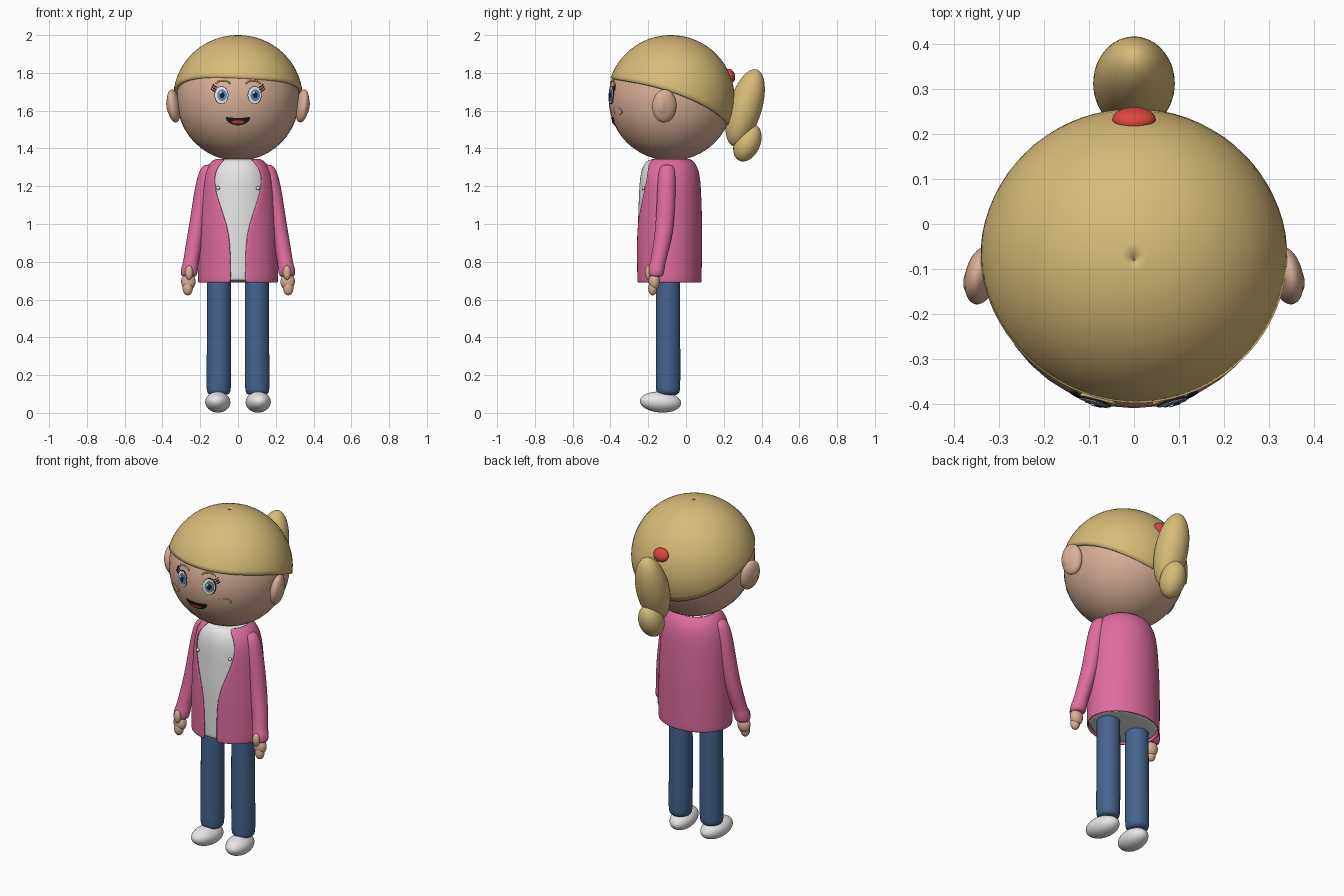
import bpy, bmesh
from math import sin, cos, asin, acos, pi, sqrt, radians

if "Cube" in bpy.data.objects:
    bpy.data.objects.remove(bpy.data.objects["Cube"])


def material(name, *rgb):
    m = bpy.data.materials.new(name)
    m.use_nodes = True
    m.diffuse_color = (*rgb, 1)
    m.node_tree.nodes["Principled BSDF"].inputs["Base Color"].default_value = (*rgb, 1)
    return m


SKIN = material("skin", .70, .43, .31)
HAIR = material("blond", .69, .50, .19)
PINK = material("pink", .74, .15, .34)
DENIM = material("denim", .06, .125, .27)
WHITE = material("white", .80, .80, .80)
RED = material("red", .72, .06, .05)
BLACK = material("black", .012, .012, .015)
BLUE = material("iris_blue", .11, .24, .46)

HEAD_Y, HEAD_Z, HEAD_R = -.08, 1.665, .33
SIDES = (("left", 1), ("right", -1))


def finish(name, bm, mat, thickness=0, subdiv=0):
    bmesh.ops.recalc_face_normals(bm, faces=bm.faces)
    mesh = bpy.data.meshes.new(name)
    bm.to_mesh(mesh)
    bm.free()
    mesh.materials.append(mat)
    ob = bpy.data.objects.new(name, mesh)
    bpy.context.collection.objects.link(ob)
    if thickness:
        mod = ob.modifiers.new("thickness", "SOLIDIFY")
        mod.thickness, mod.offset = thickness, -1
    if subdiv:
        mod = ob.modifiers.new("smooth", "SUBSURF")
        mod.levels = mod.render_levels = subdiv
    bpy.ops.object.select_all(action="DESELECT")
    ob.select_set(True)
    bpy.context.view_layer.objects.active = ob
    bpy.ops.object.shade_smooth_by_angle(angle=radians(50))
    return ob


def loft(name, rings, mat, closed=True, caps=True, **kw):
    """Skin a list of equally long point rings."""
    bm = bmesh.new()
    rows = [[bm.verts.new(p) for p in ring] for ring in rings]
    n = len(rows[0])
    for a, b in zip(rows, rows[1:]):
        for i in range(n if closed else n - 1):
            j = (i + 1) % n
            bm.faces.new((a[i], a[j], b[j], b[i]))
    if caps:
        bm.faces.new(rows[0])
        bm.faces.new(rows[-1])
    return finish(name, bm, mat, **kw)


def column(name, rows, mat, n=16):
    """Rounded limb from rows of z, centre x, centre y, radius x, radius y."""
    rings = [[(cx + rx * sin(2 * pi * i / n), cy - ry * cos(2 * pi * i / n), z)
              for i in range(n)] for z, cx, cy, rx, ry in rows]
    return loft(name, rings, mat, subdiv=2)


def ellipsoid(name, centre, radii, mat, rot=(0, 0, 0)):
    bm = bmesh.new()
    bmesh.ops.create_uvsphere(bm, u_segments=40, v_segments=24, radius=1)
    ob = finish(name, bm, mat)
    ob.location, ob.scale = centre, radii
    ob.rotation_euler = [radians(a) for a in rot]
    return ob


def on_face(x, z, lift):
    d = 1 - (x / .325) ** 2 - ((z - HEAD_Z) / HEAD_R) ** 2
    return (x, HEAD_Y - HEAD_R * sqrt(d) - lift, z)


def plate(name, cx, cz, outline, lift, mat):
    """Thin patch that follows the curve of the face."""
    levels = ((.02, lift), (.35, lift), (.7, lift), (1, lift), (1, -.004))
    rings = [[on_face(cx + x * s, cz + z * s, h) for x, z in outline] for s, h in levels]
    loft(name, rings, mat)


def oval(rx, rz, n=32):
    return [(rx * cos(2 * pi * i / n), rz * sin(2 * pi * i / n)) for i in range(n)]


def stroke(name, points, radius, mat):
    """Thin line drawn on the face."""
    curve = bpy.data.curves.new(name, "CURVE")
    curve.dimensions, curve.bevel_depth, curve.use_fill_caps = "3D", radius, True
    line = curve.splines.new("POLY")
    line.points.add(len(points) - 1)
    for p, (x, z) in zip(line.points, points):
        p.co = (*on_face(x, z, .002), 1)
    curve.materials.append(mat)
    ob = bpy.data.objects.new(name, curve)
    bpy.context.collection.objects.link(ob)


# Head and hair cap, whose hem sweeps from a high fringe down to the nape
ellipsoid("head", (0, HEAD_Y, HEAD_Z), (.325, HEAD_R, HEAD_R), SKIN)


def hair_ring(t, n=72):
    ring = []
    for i in range(n):
        a = 2 * pi * i / n
        hem = 1.674 + .1275 * cos(a) - .027 * cos(2 * a) - .008 * sin(2 * a)
        polar = t * acos((hem - HEAD_Z) / .336)
        ring.append((.343 * sin(polar) * sin(a), HEAD_Y - .337 * sin(polar) * cos(a),
                     HEAD_Z + .335 * cos(polar)))
    return ring


hair = loft("hair_cap", [hair_ring(.005 + .995 * k / 20) for k in range(21)], HAIR,
            caps=False, thickness=.02)

# Ponytail and hair tie
ellipsoid("ponytail_upper", (0, .313, 1.615), (.091, .088, .212), HAIR, (-17, 0, 0))
ellipsoid("ponytail_lower", (0, .325, 1.43), (.07, .068, .104), HAIR, (-24, 0, 0))
ellipsoid("hair_tie", (0, .233, 1.785), (.048, .026, .038), RED, (20, 0, 0))

# Mouth
smile = [(.065 * cos(pi * i / 24), .012 - .045 * sin(pi * i / 24)) for i in range(25)]
smile += [(-.035, .008), (0, .006), (.035, .008)]
plate("mouth", 0, 1.555, smile, .003, BLACK)
plate("tongue", 0, 1.54, oval(.034, .009), .006, RED)

for side, s in SIDES:
    # Eyes look slightly to one side
    ex, ez = s * .088, 1.682
    plate(side + "_eye_rim", ex, ez, oval(.037, .048), .002, BLACK)
    plate(side + "_eye_white", ex, ez, oval(.034, .045), .004, WHITE)
    plate(side + "_iris", ex + .004, ez, oval(.025, .031), .006, BLUE)
    plate(side + "_pupil", ex + .004, ez, oval(.012, .016), .008, BLACK)
    plate(side + "_eye_glint", ex - .004, ez + .014, oval(.005, .006), .0095, WHITE)
    for k in range(3):
        z = 1.702 + .011 * k
        x = .122 - .005 * k
        stroke(f"{side}_lash_{k}", [(s * x, z), (s * (x + .012), z + .005),
                                    (s * (x + .02), z + .015)], .0025, BLACK)
    stroke(side + "_eyebrow", [(s * .08 + .036 * cos(pi * i / 10),
                                1.742 + .017 * sin(pi * i / 10)) for i in range(11)], .004, HAIR)
    plate(side + "_cheek", s * .155, 1.598, oval(.037, .02), .003, SKIN)

    # Ears
    ellipsoid(side + "_ear", (s * .34, -.115, 1.625), (.034, .065, .088), SKIN, (0, s * 8, s * 12))
    ellipsoid(side + "_inner_ear", (s * .362, -.123, 1.622), (.016, .032, .048), SKIN,
              (0, s * 8, s * 12))

    # Sleeve with a fuller cuff
    column(side + "_sleeve", [
        (1.315, s * .155, -.10, .02, .025), (1.295, s * .163, -.10, .04, .045),
        (1.2, s * .185, -.103, .045, .05), (1.0, s * .213, -.11, .045, .05),
        (.88, s * .236, -.13, .044, .046), (.79, s * .251, -.15, .041, .041),
        (.775, s * .255, -.155, .046, .045), (.735, s * .26, -.16, .046, .044),
        (.718, s * .26, -.16, .036, .034)], PINK)

    # Hand
    ellipsoid(side + "_palm", (s * .263, -.168, .695), (.038, .03, .046), SKIN)
    ellipsoid(side + "_fingers", (s * .266, -.176, .66), (.027, .024, .038), SKIN)
    ellipsoid(side + "_thumb", (s * .259, -.199, .742), (.021, .018, .038), SKIN)

    # Trouser leg and shoe
    column(side + "_leg", [
        (.74, s * .1, -.095, .065, .065), (.7, s * .1, -.095, .065, .065),
        (.4, s * .1, -.095, .066, .066), (.14, s * .102, -.095, .067, .067),
        (.11, s * .102, -.095, .064, .064), (.092, s * .102, -.095, .05, .05)], DENIM)
    ellipsoid(side + "_shoe", (s * .107, -.135, .057), (.066, .11, .055), WHITE, (-4, 0, s * 6))

    # Shirt button
    ellipsoid(side + "_button", (s * .106, -.226, 1.19), (.01, .008, .01), WHITE)

# Coat rows: height, radius x, radius y, half width of the front opening
COAT_Y = -.09
COAT = [(.69, .212, .173, .038), (.70, .212, .173, .038), (.82, .212, .175, .038),
        (.95, .21, .177, .045), (1.05, .205, .175, .077), (1.15, .2, .171, .114),
        (1.23, .19, .167, .129), (1.29, .175, .157, .118), (1.33, .145, .135, .09),
        (1.348, .115, .105, .07)]


def coat_ring(z, rx, ry, gap, n=36):
    start = asin(gap / rx)
    angles = [start + (2 * pi - 2 * start) * i / n for i in range(n + 1)]
    return [(rx * sin(a), COAT_Y - ry * cos(a), z) for a in angles]


loft("coat", [coat_ring(*row) for row in COAT], PINK, closed=False, caps=False,
     thickness=.01, subdiv=1)

# Shirt fills the coat
column("shirt", [(max(z, .695 + .01 * k), 0, COAT_Y, rx - .012, ry - .011)
                 for k, (z, rx, ry, _) in enumerate(COAT)], WHITE, 32)
